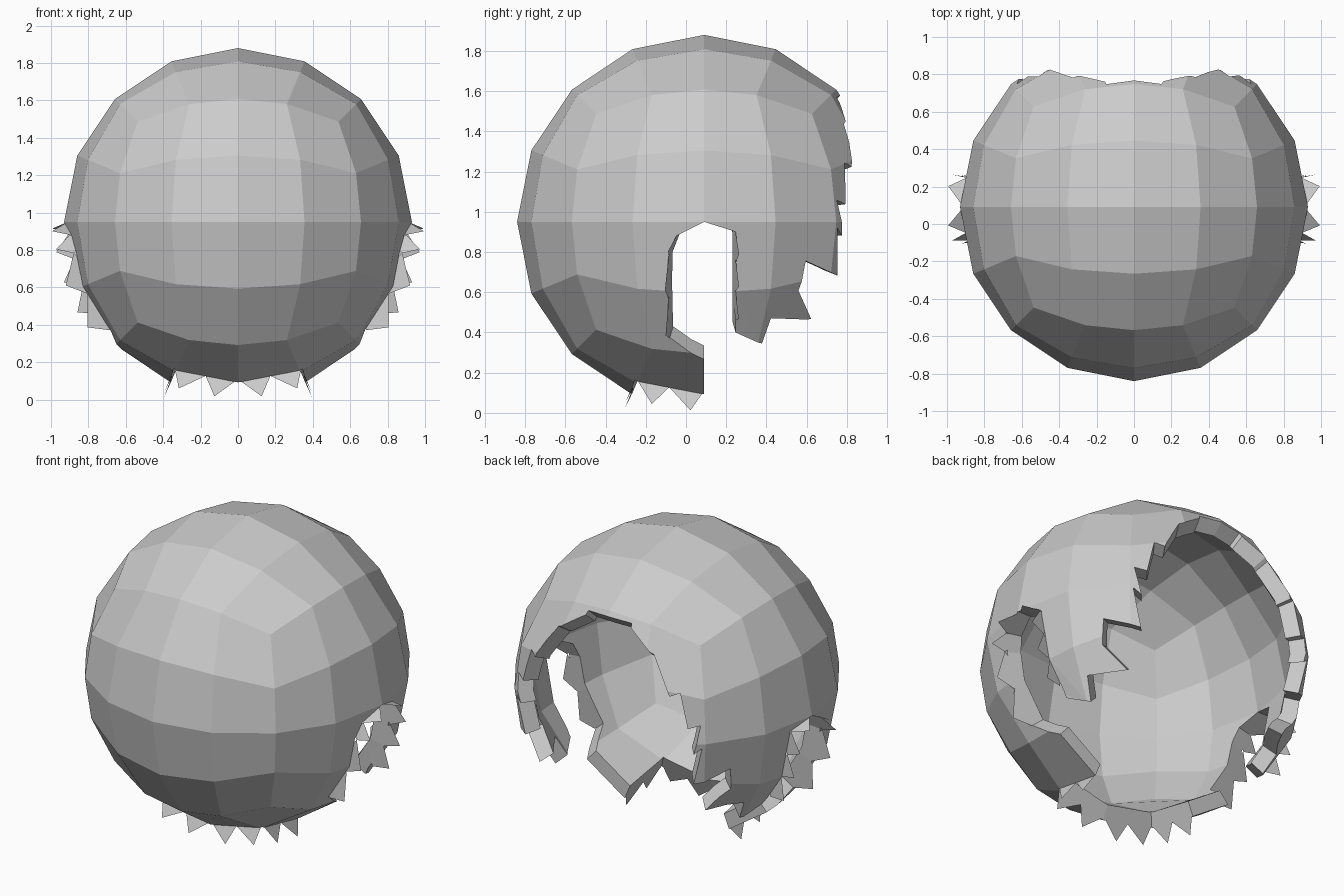
import bpy, bmesh, math
from mathutils import Vector

if "Cube" in bpy.data.objects:
    bpy.data.objects.remove(bpy.data.objects["Cube"], do_unlink=True)

CENTRE = Vector((0, 0.09, 0.95))
R = 0.93
WALL = 0.9      # inner radius as a share of the outer one

grey = bpy.data.materials.new("plain grey")
grey.use_nodes = True
grey.diffuse_color = (0.6, 0.6, 0.6, 1)
grey.node_tree.nodes["Principled BSDF"].inputs["Base Color"].default_value = (0.6, 0.6, 0.6, 1)


def make(name, bm):
    mesh = bpy.data.meshes.new(name)
    bm.to_mesh(mesh)
    bm.free()
    mesh.materials.append(grey)
    obj = bpy.data.objects.new(name, mesh)
    bpy.context.collection.objects.link(obj)
    return obj


def direction(p):
    return (Vector(p) - CENTRE).normalized()


def on_side(y, z, side=1):
    """Direction to the sphere surface at a given side-view position."""
    dy, dz = y - CENTRE.y, z - CENTRE.z
    return Vector((side * math.sqrt(max(R * R - dy * dy - dz * dz, 0)), dy, dz)).normalized()


def ball(bm, radius, flip):
    """Sphere made from a cube with an even 4 x 4 grid on each side."""
    part = bmesh.new()
    bmesh.ops.create_cube(part, size=2)
    bmesh.ops.subdivide_edges(part, edges=part.edges[:], cuts=3, use_grid_fill=True)
    for v in part.verts:
        v.co = Vector([math.tan(c * math.pi / 4) for c in v.co]).normalized() * radius + CENTRE
    if flip:
        bmesh.ops.reverse_faces(part, faces=part.faces[:])
    temp = bpy.data.meshes.new("temp")
    part.to_mesh(temp)
    part.free()
    bm.from_mesh(temp)
    bpy.data.meshes.remove(temp)


def cone_cutter(name, loop, axis):
    """Radial cutter from the centre out through a loop of directions."""
    bm = bmesh.new()
    apex = bm.verts.new(CENTRE)
    cap = bm.verts.new(CENTRE + axis.normalized() * 2.2)
    ring = [bm.verts.new(CENTRE + d * 2.2) for d in loop]
    for a, b in zip(ring, ring[1:] + ring[:1]):
        bm.faces.new((apex, a, b))
        bm.faces.new((cap, b, a))
    bmesh.ops.recalc_face_normals(bm, faces=bm.faces[:])
    obj = make(name, bm)
    obj.hide_render = True
    return obj


# Hollow shell
bm = bmesh.new()
ball(bm, R, False)
ball(bm, R * WALL, True)
shell = make("head_shell", bm)

# Back and underside opening, with a jagged edge
arch = [(0.15, 0.76, 1.58), (0.16, 0.78, 1.56), (0.31, 0.81, 1.46), (0.33, 0.79, 1.44)]
jagged = [(0.84, 1.23), (0.80, 1.25), (0.81, 1.04), (0.76, 1.06), (0.79, 0.88),
          (0.76, 0.92), (0.76, 0.68), (0.61, 0.75), (0.57, 0.60), (0.63, 0.46),
          (0.43, 0.46), (0.38, 0.34), (0.24, 0.39)]
under = [(0.67, 0.09, 0.28), (0.36, 0.09, 0.09), (0.36, -0.27, 0.13)]
half = ([direction(p) for p in arch] + [on_side(*p) for p in jagged]
        + [direction(p) for p in under])
mirrored = [Vector((-d.x, d.y, d.z)) for d in reversed(half)]
loop = ([direction((0, 0.77, 1.58))] + half + [direction((0, -0.27, 0.09))] + mirrored)
cutters = [cone_cutter("back_cutter", loop, Vector((0, 0.8, -0.6)))]

# Ear openings
ear = [(0.09, 0.95), (-0.05, 0.88), (-0.09, 0.78), (-0.09, 0.56), (-0.085, 0.36),
       (0.09, 0.26), (0.16, 0.24), (0.25, 0.37), (0.25, 0.60), (0.25, 0.90)]
for side in (1, -1):
    cutters.append(cone_cutter("ear_cutter", [on_side(y, z, side) for y, z in ear],
                               on_side(0.09, 0.6, side)))

bpy.context.view_layer.objects.active = shell
for cutter in cutters:
    mod = shell.modifiers.new("cut", "BOOLEAN")
    mod.operation = "DIFFERENCE"
    mod.solver = "EXACT"
    mod.object = cutter
    bpy.ops.object.modifier_apply(modifier=mod.name)
    bpy.data.objects.remove(cutter, do_unlink=True)


def tufts(name, path, reach):
    """Row of pointed tufts standing out from the rim along a path."""
    bm = bmesh.new()
    for a, b in zip(path, path[1:]):
        n = max(1, round((b - a).length * R / 0.17))
        for i in range(n):
            p, q = a.lerp(b, i / n).normalized(), a.lerp(b, (i + 1) / n).normalized()
            mid = (p + q).normalized()
            tip = p.lerp(q, 0.65).normalized() * reach
            corners = [bm.verts.new(CENTRE + d) for d in (p * R * 0.98, q * R * 0.98, mid * R * WALL, tip)]
            for tri in ((0, 1, 2), (0, 1, 3), (1, 2, 3), (2, 0, 3)):
                bm.faces.new([corners[k] for k in tri])
    bmesh.ops.recalc_face_normals(bm, faces=bm.faces[:])
    return make(name, bm)


# Tufts round the ears and along the chin
for side, label in ((1, "left"), (-1, "right")):
    front = [on_side(y, z, side) for y, z in ear[:5]]
    back = [on_side(y, z, side) for y, z in (ear[0], ear[9], ear[8], (0.25, 0.45))]
    tufts(label + "_ear_front_tufts", front, 1.0)
    tufts(label + "_ear_back_tufts", back, 1.0)
    chin = [direction((side * x, y, z)) for x, y, z in [(0, -0.27, 0.09)] + under[:0:-1]]
    tufts(label + "_chin_tufts", chin, 1.02)
